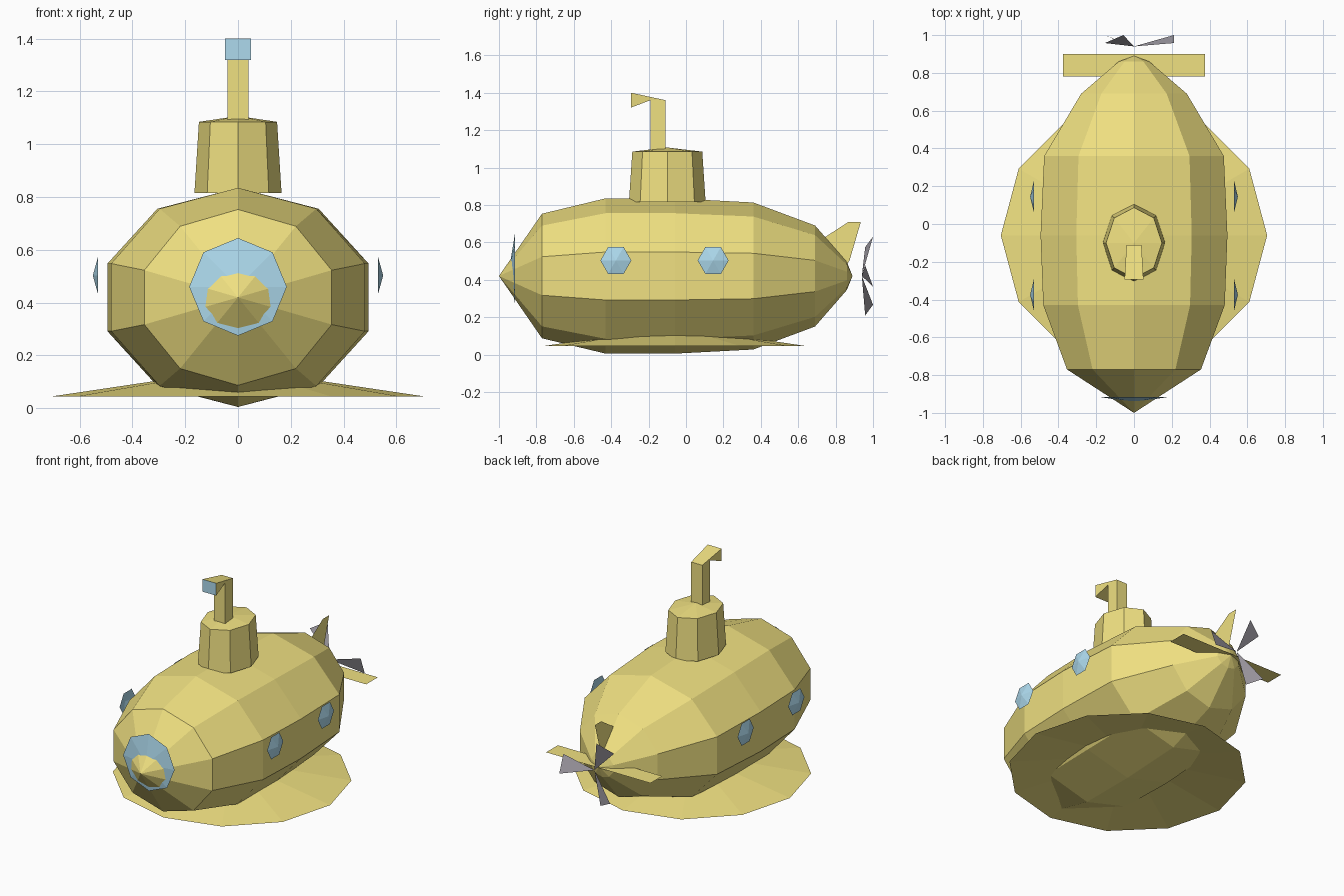
import bpy
from math import sin, cos, radians, pi

if "Cube" in bpy.data.objects:
    bpy.data.objects.remove(bpy.data.objects["Cube"])


def material(name, rgb):
    m = bpy.data.materials.new(name)
    m.diffuse_color = (*rgb, 1)
    m.use_nodes = True
    m.node_tree.nodes["Principled BSDF"].inputs["Base Color"].default_value = m.diffuse_color
    return m


YELLOW = material("yellow", (0.87, 0.75, 0.22))
BLUE = material("blue", (0.42, 0.70, 0.85))
GREY = material("grey", (0.36, 0.34, 0.38))


def make(name, verts, faces, mat):
    me = bpy.data.meshes.new(name)
    me.from_pydata(verts, [], faces)
    me.materials.append(mat)
    ob = bpy.data.objects.new(name, me)
    bpy.context.collection.objects.link(ob)
    return ob


def ellipse(n, ru, rv, start=90):
    return [(ru * cos(radians(start) + 2 * pi * i / n),
             rv * sin(radians(start) + 2 * pi * i / n)) for i in range(n)]


def loft(name, rings, mat, first=None, last=None):
    """Skin equal rings of points; optional tip points close the ends."""
    n = len(rings[0])
    verts = [p for r in rings for p in r]
    faces = []
    for k in range(len(rings) - 1):
        for i in range(n):
            j = (i + 1) % n
            faces.append((k * n + i, k * n + j, (k + 1) * n + j, (k + 1) * n + i))
    for tip, base, flip in ((first, 0, True), (last, (len(rings) - 1) * n, False)):
        if tip:
            verts.append(tip)
            t = len(verts) - 1
            for i in range(n):
                a, b = base + i, base + (i + 1) % n
                faces.append((b, a, t) if flip else (a, b, t))
    return make(name, verts, faces, mat)


# Hull: ten-sided rings along y (y, half width, half height)
sections = [(-0.77, 0.373, 0.333), (-0.43, 0.505, 0.415), (-0.06, 0.52, 0.415),
            (0.36, 0.50, 0.393), (0.69, 0.294, 0.27), (0.86, 0.085, 0.075)]
loft("hull", [[(-u, y, 0.42 + v) for u, v in ellipse(10, rx, rz)] for y, rx, rz in sections],
     YELLOW, first=(0, -1.0, 0.42), last=(0, 0.89, 0.42))

# Conning tower with a shallow pointed roof
loft("tower", [[(u, v - 0.1, z) for u, v in ellipse(8, rx, ry)]
               for z, rx, ry in ((0.815, 0.165, 0.205), (1.085, 0.148, 0.187))],
     YELLOW, last=(0, -0.1, 1.107))

# Periscope: side profile (y, z, half width) bridged across x
profile = [(-0.295, 1.32, 0.05), (-0.19, 1.36, 0.04), (-0.19, 1.09, 0.04),
           (-0.11, 1.09, 0.04), (-0.11, 1.36, 0.04), (-0.295, 1.40, 0.05)]
verts = [(s * w, y, z) for s in (1, -1) for y, z, w in profile]
faces = [((i + 1) % 6, i, i + 6, (i + 1) % 6 + 6) for i in range(6)]
faces += [(0, 1, 4, 5), (1, 2, 3, 4), (11, 10, 7, 6), (10, 9, 8, 7)]
periscope = make("periscope", verts, faces, YELLOW)
periscope.data.materials.append(BLUE)
periscope.data.polygons[5].material_index = 1  # lens

# Nose window, a shallow cone pierced by the nose tip
loft("nose_window", [[(u, -0.915, 0.46 + v) for u, v in ellipse(8, 0.185, 0.185)]],
     BLUE, last=(0, -0.945, 0.46))

# Side portholes, shallow hexagonal cones
for side, label in ((1, "right"), (-1, "left")):
    for y, place in ((-0.375, "front"), (0.145, "rear")):
        loft(f"porthole_{label}_{place}",
             [[(side * 0.53, y + side * u, 0.503 + v) for u, v in ellipse(6, 0.083, 0.083, 0)]],
             BLUE, last=(side * 0.55, y, 0.503))

# Skirt under the hull, an open shallow cone
loft("base_skirt", [[(u, v - 0.06, 0.045) for u, v in ellipse(12, 0.705, 0.705)]],
     YELLOW, last=(0, -0.06, 0.15))

# Tail fins, thin sheets
make("horizontal_fin", [(-0.375, 0.78, 0.42), (0.375, 0.78, 0.42),
                        (0.375, 0.90, 0.42), (-0.375, 0.90, 0.42)], [(0, 1, 2, 3)], YELLOW)
make("vertical_fin", [(0, 0.70, 0.60), (0, 0.80, 0.45), (0, 0.85, 0.46), (0, 0.875, 0.505),
                      (0, 0.935, 0.71), (0, 0.87, 0.71)], [(0, 1, 2, 3, 4, 5)], YELLOW)

# Propeller: three twisted triangular blades meeting at the hub
verts, faces = [(0, 0.94, 0.42)], []
for k in range(3):
    for offset, y in ((-15, 1.0), (15, 0.958)):
        a = radians(120 * k + offset)
        verts.append((0.218 * cos(a), y, 0.42 + 0.218 * sin(a)))
    faces.append((0, 2 * k + 2, 2 * k + 1))
make("propeller", verts, faces, GREY)
